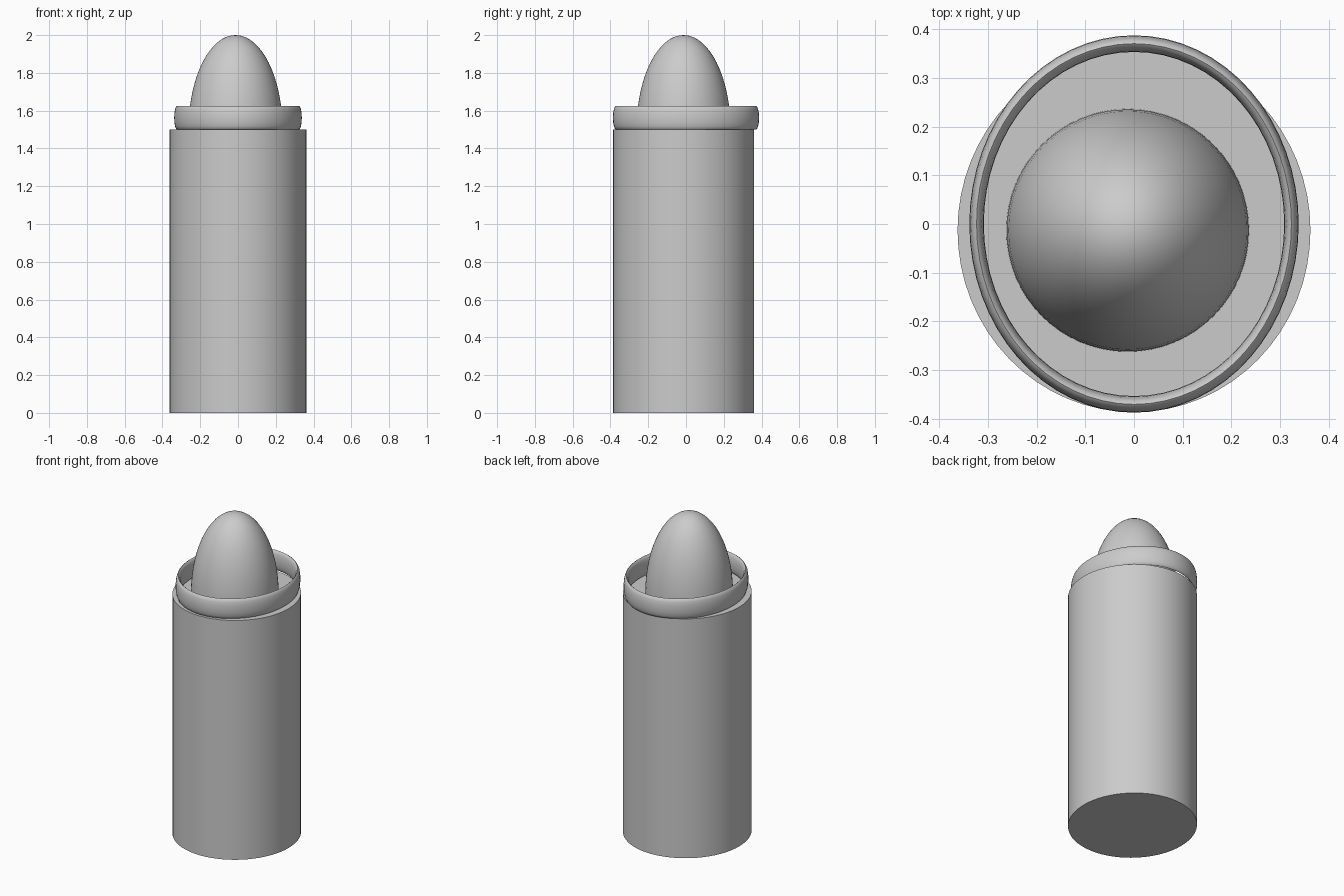
import bpy
from math import radians

if "Cube" in bpy.data.objects:
    bpy.data.objects.remove(bpy.data.objects["Cube"], do_unlink=True)

# Single grey material
grey = bpy.data.materials.new("light_grey")
grey.use_nodes = True
colour = (0.6, 0.6, 0.6, 1)
grey.diffuse_color = colour
grey.node_tree.nodes["Principled BSDF"].inputs["Base Color"].default_value = colour


def finish(name, scale):
    """Name, scale, colour and smooth the newly added primitive."""
    obj = bpy.context.object
    obj.name = obj.data.name = name
    obj.scale = scale
    obj.data.materials.append(grey)
    bpy.ops.object.transform_apply(location=False, rotation=False, scale=True)
    bpy.ops.object.shade_smooth_by_angle(angle=radians(40))
    return obj


# Slightly oval body, set a little towards the front
bpy.ops.mesh.primitive_cylinder_add(vertices=64, radius=1, depth=1.5,
                                    location=(0, -0.013, 0.75))
finish("body", (0.362, 0.373, 1))

# Tall, thin oval collar standing on the body
bpy.ops.mesh.primitive_torus_add(major_segments=64, minor_segments=16,
                                 major_radius=1, minor_radius=0.046,
                                 location=(0, 0, 1.5625))
finish("collar", (0.323, 0.37, 0.0625 / 0.046))

# Pointed dome, its lower half sunk into the body
bpy.ops.mesh.primitive_uv_sphere_add(segments=64, ring_count=32, radius=1,
                                     location=(-0.013, -0.013, 1.5))
finish("dome", (0.249, 0.249, 0.5))
